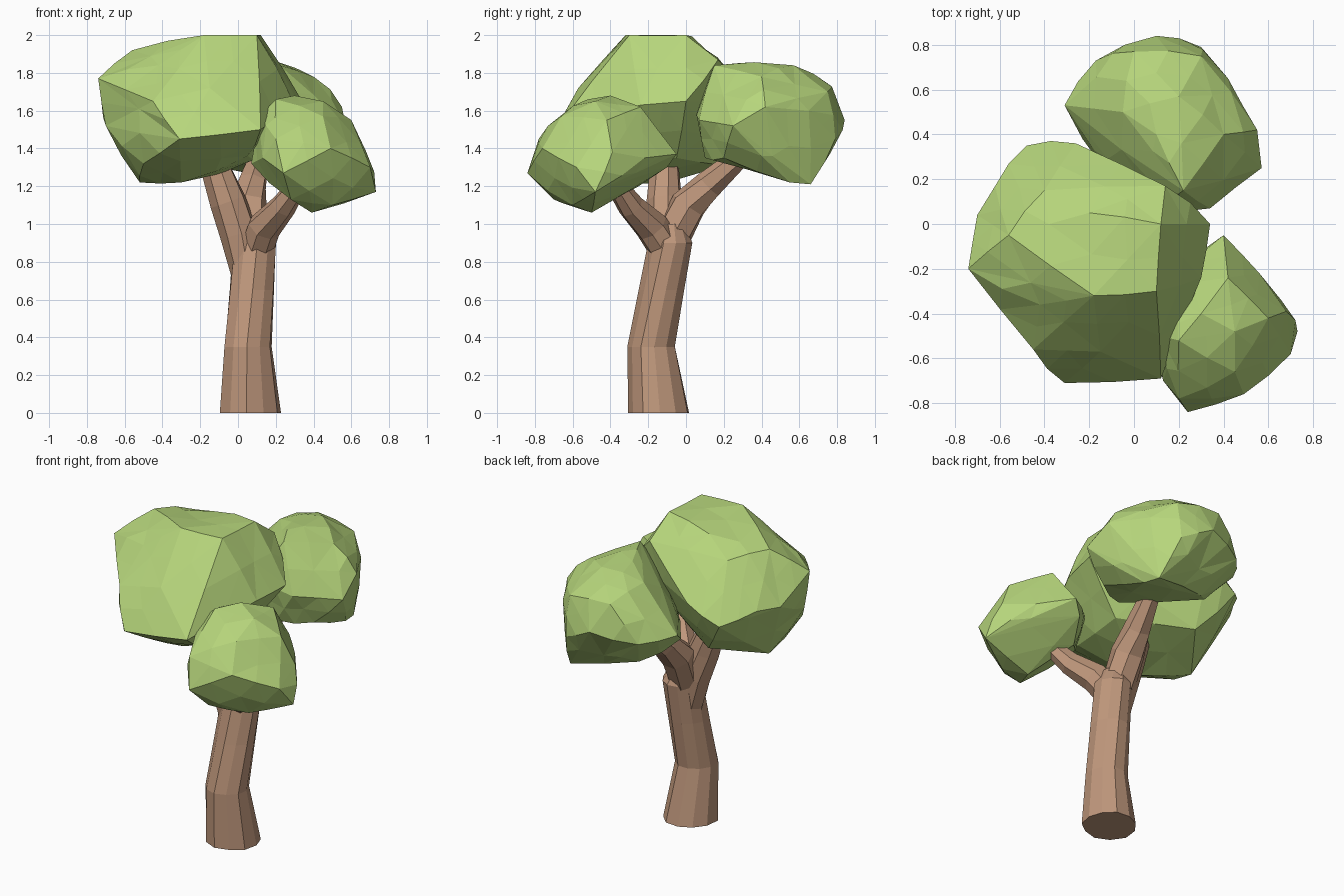
import bpy, bmesh, math, random
from mathutils import Vector

if "Cube" in bpy.data.objects:
    bpy.data.objects.remove(bpy.data.objects["Cube"])

random.seed(4)


def material(name, color):
    m = bpy.data.materials.new(name)
    m.diffuse_color = color
    m.use_nodes = True
    m.node_tree.nodes["Principled BSDF"].inputs["Base Color"].default_value = m.diffuse_color
    return m


BARK = material("bark", (0.52, 0.31, 0.20, 1))
LEAF = material("leaf", (0.47, 0.67, 0.20, 1))


def finish(bm, name, mat):
    bmesh.ops.recalc_face_normals(bm, faces=bm.faces)
    me = bpy.data.meshes.new(name)
    bm.to_mesh(me)
    bm.free()
    me.materials.append(mat)
    ob = bpy.data.objects.new(name, me)
    bpy.context.collection.objects.link(ob)


def limb(name, path, sides, upright=False):
    """Gnarled tube through (x, y, z, radius) stations."""
    bm = bmesh.new()
    pts = [Vector(p[:3]) for p in path]
    knobs = [random.uniform(0.94, 1.08) for _ in range(sides)]
    rings = []
    for i, p in enumerate(path):
        d = pts[min(i + 1, len(pts) - 1)] - pts[max(i - 1, 0)]
        d = Vector((0, 0, 1)) if upright else d.normalized()
        u = Vector((0, 1, 0)).cross(d).normalized()
        v = d.cross(u)
        ring = []
        for k in range(sides):
            a = math.tau * k / sides + 0.08 * i
            r = p[3] * knobs[k]
            ring.append(bm.verts.new(pts[i] + r * (u * math.cos(a) + v * math.sin(a))))
        rings.append(ring)
    for a, b in zip(rings, rings[1:]):
        for k in range(sides):
            n = (k + 1) % sides
            bm.faces.new((a[k], a[n], b[n], b[k]))
    bm.faces.new(rings[0])
    bm.faces.new(rings[-1])
    finish(bm, name, BARK)


def foliage(name, corners, bulge=0.012):
    """Faceted clump: hull around corner points, split once into uneven facets."""
    bm = bmesh.new()
    for c in corners:
        bm.verts.new(c)
    bmesh.ops.convex_hull(bm, input=bm.verts)
    loose = [v for v in bm.verts if not v.link_faces]
    bmesh.ops.delete(bm, geom=loose, context='VERTS')
    bmesh.ops.recalc_face_normals(bm, faces=bm.faces)
    long_edges = [e for e in bm.edges if e.calc_length() > 0.22]
    bmesh.ops.subdivide_edges(bm, edges=long_edges, cuts=1)
    bmesh.ops.triangulate(bm, faces=bm.faces)
    bm.normal_update()
    keys = [Vector(c) for c in corners]
    for v in bm.verts:
        if min((v.co - k).length for k in keys) > 0.01:
            v.co += v.normal * random.uniform(-0.3, 1.6) * bulge
            v.co.z = min(v.co.z, 2.0)
    finish(bm, name, LEAF)


# Trunk and three branches
limb("trunk", [(.07, -.138, 0, .162), (.055, -.178, .35, .127), (.075, -.125, .65, .12),
               (.09, -.08, .90, .116), (.07, -.09, 1.0, .085)], 11, True)
limb("left_branch", [(.06, -.10, .72, .085), (.01, -.10, .95, .10),
                     (-.05, -.11, 1.12, .095), (-.11, -.11, 1.28, .08), (-.13, -.11, 1.42, .06)], 8)
limb("right_branch", [(.09, -.09, .84, .09), (.14, -.18, .98, .09),
                      (.24, -.29, 1.09, .07), (.33, -.38, 1.22, .05)], 7)
limb("back_branch", [(.05, -.08, .92, .10), (.05, .01, 1.10, .10),
                     (.07, .12, 1.21, .08), (.11, .29, 1.36, .055)], 7)

# Three foliage clumps
foliage("large_foliage", [
    (-.74, -.2, 1.77), (-.70, .04, 1.62), (-.70, -.2, 1.52), (-.48, .35, 1.55),
    (-.26, .36, 1.65), (.34, 0, 1.65), (.30, -.24, 1.63), (.12, -.69, 1.50),
    (-.31, -.71, 1.45), (-.15, -.57, 1.72), (-.42, -.36, 1.84), (-.45, -.56, 1.65),
    (.1, -.3, 2), (-.18, -.32, 2), (.12, 0, 2), (-.56, -.05, 1.92), (-.62, .17, 1.62),
    (-.4, .15, 1.88), (-.2, .05, 1.96), (.14, .17, 1.87),
    (-.52, -.1, 1.22), (-.3, -.3, 1.22), (.1, -.05, 1.35), (.05, -.45, 1.36),
    (-.3, .2, 1.31), (-.5, -.4, 1.32)])
foliage("front_foliage", [
    (.3, -.4, 1.68), (.2, -.52, 1.66), (.42, -.24, 1.62), (.6, -.42, 1.55),
    (.45, -.48, 1.65), (.45, -.66, 1.57), (.68, -.39, 1.38), (.73, -.48, 1.17),
    (.70, -.58, 1.3), (.56, -.22, 1.35), (.40, -.05, 1.37), (.33, -.1, 1.3),
    (.49, -.76, 1.4), (.24, -.84, 1.27), (.2, -.78, 1.45), (.13, -.7, 1.35),
    (.12, -.5, 1.58), (.07, -.45, 1.32), (.39, -.5, 1.06), (.5, -.6, 1.1),
    (.28, -.7, 1.13), (.25, -.25, 1.2), (.12, -.3, 1.45)])
foliage("back_foliage", [
    (.22, .15, 1.84), (.1, .4, 1.84), (.2, .57, 1.84), (-.05, .5, 1.78),
    (.4, .4, 1.78), (.3, .75, 1.70), (0, .77, 1.73), (.1, .84, 1.55),
    (.3, .79, 1.45), (.42, .65, 1.6), (.55, .42, 1.62), (.57, .25, 1.52),
    (.34, .07, 1.55), (.1, .07, 1.6), (-.02, .14, 1.5), (-.31, .53, 1.52),
    (-.23, .38, 1.42), (-.17, .73, 1.5), (.15, .62, 1.25), (.36, .66, 1.21),
    (.38, .55, 1.22), (-.05, .55, 1.29), (.2, .1, 1.35), (.4, .2, 1.35)])
